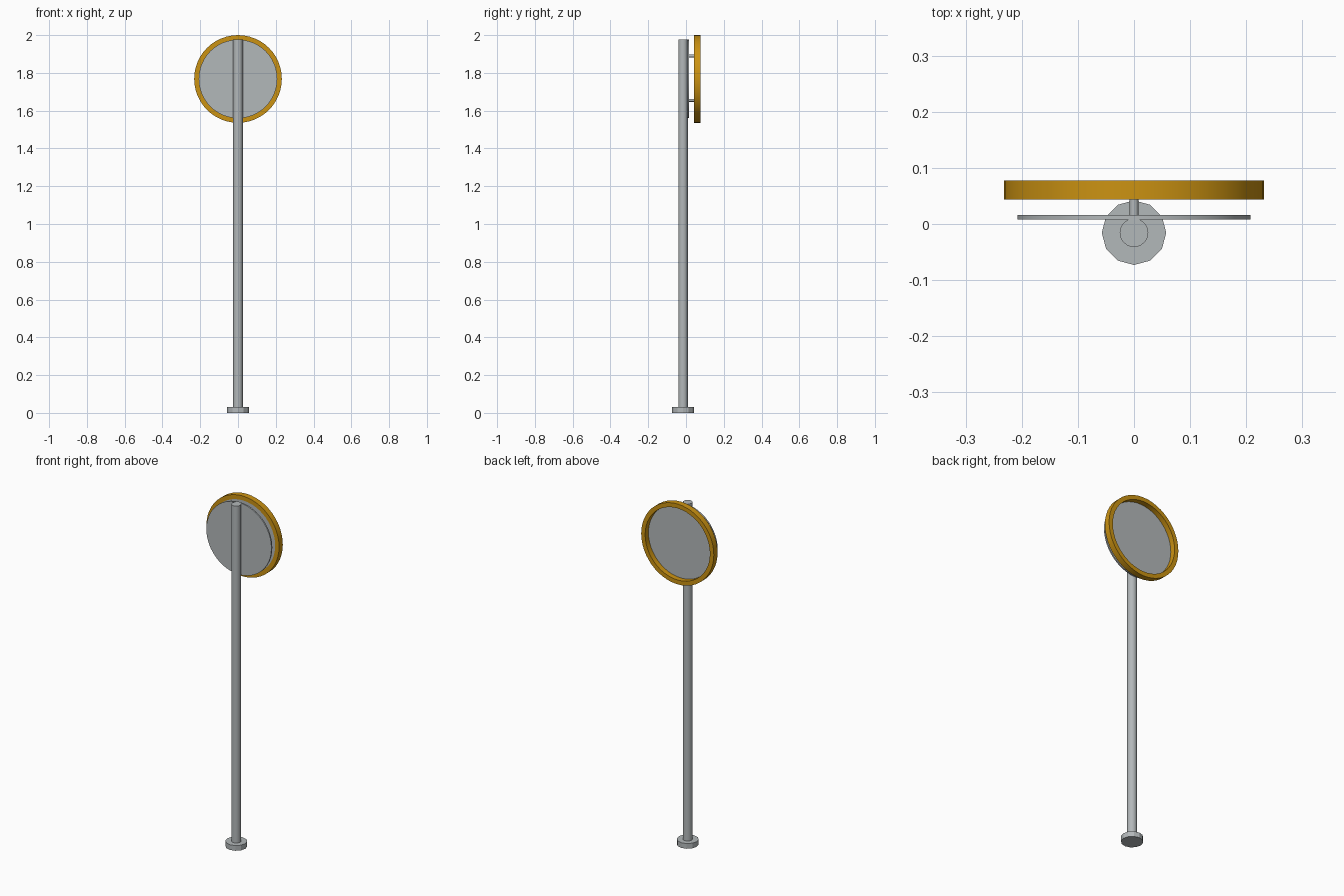
import bpy, bmesh, math
from mathutils import Matrix

cube = bpy.data.objects.get("Cube")
if cube:
    bpy.data.objects.remove(cube, do_unlink=True)


def material(name, rgb):
    m = bpy.data.materials.new(name)
    m.use_nodes = True
    m.diffuse_color = (*rgb, 1)
    m.node_tree.nodes["Principled BSDF"].inputs["Base Color"].default_value = (*rgb, 1)
    return m


grey = material("galvanised_grey", (0.45, 0.48, 0.49))
amber = material("amber", (0.60, 0.29, 0.006))


def finish(name, bm, mat, angle=35):
    bmesh.ops.recalc_face_normals(bm, faces=bm.faces)
    me = bpy.data.meshes.new(name)
    bm.to_mesh(me)
    bm.free()
    me.materials.append(mat)
    ob = bpy.data.objects.new(name, me)
    bpy.context.collection.objects.link(ob)
    bpy.ops.object.select_all(action="DESELECT")
    ob.select_set(True)
    bpy.context.view_layer.objects.active = ob
    if angle:
        bpy.ops.object.shade_smooth_by_angle(angle=math.radians(angle))
    return ob


def cylinder(name, radius, start, end, centre, mat, sides, axis="Z", angle=35):
    """Cylinder from start to end along Z or Y; centre gives the other two coordinates."""
    bm = bmesh.new()
    bmesh.ops.create_cone(bm, cap_ends=True, segments=sides, radius1=radius,
                          radius2=radius, depth=end - start)
    mid = (start + end) / 2
    if axis == "Y":
        bm.transform(Matrix.Translation((centre[0], mid, centre[1]))
                     @ Matrix.Rotation(math.pi / 2, 4, "X"))
    else:
        bm.transform(Matrix.Translation((centre[0], centre[1], mid)))
    return finish(name, bm, mat, angle)


POLE_Y = -0.0155
HEAD_Z = 1.768

# Pole and its foot
cylinder("base_foot", 0.0575, 0.0, 0.03, (0, POLE_Y), grey, 12, angle=None)
cylinder("pole", 0.0255, 0.03, 1.976, (0, POLE_Y), grey, 24)

# Thin backing plate against the pole, and the mirror disc set deep in its rim
cylinder("backing_plate", 0.208, 0.008, 0.016, (0, HEAD_Z), grey, 48, "Y")
cylinder("mirror_disc", 0.2075, 0.044, 0.047, (0, HEAD_Z), grey, 48, "Y")

# Short stand-offs between plate and mirror
for label, z in (("upper", 1.89), ("lower", 1.655)):
    cylinder(label + "_bracket", 0.008, 0.015, 0.045, (0, z), grey, 12, "Y")

# Rim: a rectangular section turned around the mirror's axis
section = [(0.207, 0.0435), (0.232, 0.0435), (0.232, 0.0775), (0.207, 0.0775)]
bm = bmesh.new()
SIDES = 48
loops = []
for i in range(SIDES):
    a = 2 * math.pi * i / SIDES
    loops.append([bm.verts.new((r * math.cos(a), y, HEAD_Z + r * math.sin(a)))
                  for r, y in section])
for i in range(SIDES):
    p, q = loops[i], loops[(i + 1) % SIDES]
    for j in range(4):
        k = (j + 1) % 4
        bm.faces.new((p[j], p[k], q[k], q[j]))
finish("mirror_rim", bm, amber)
